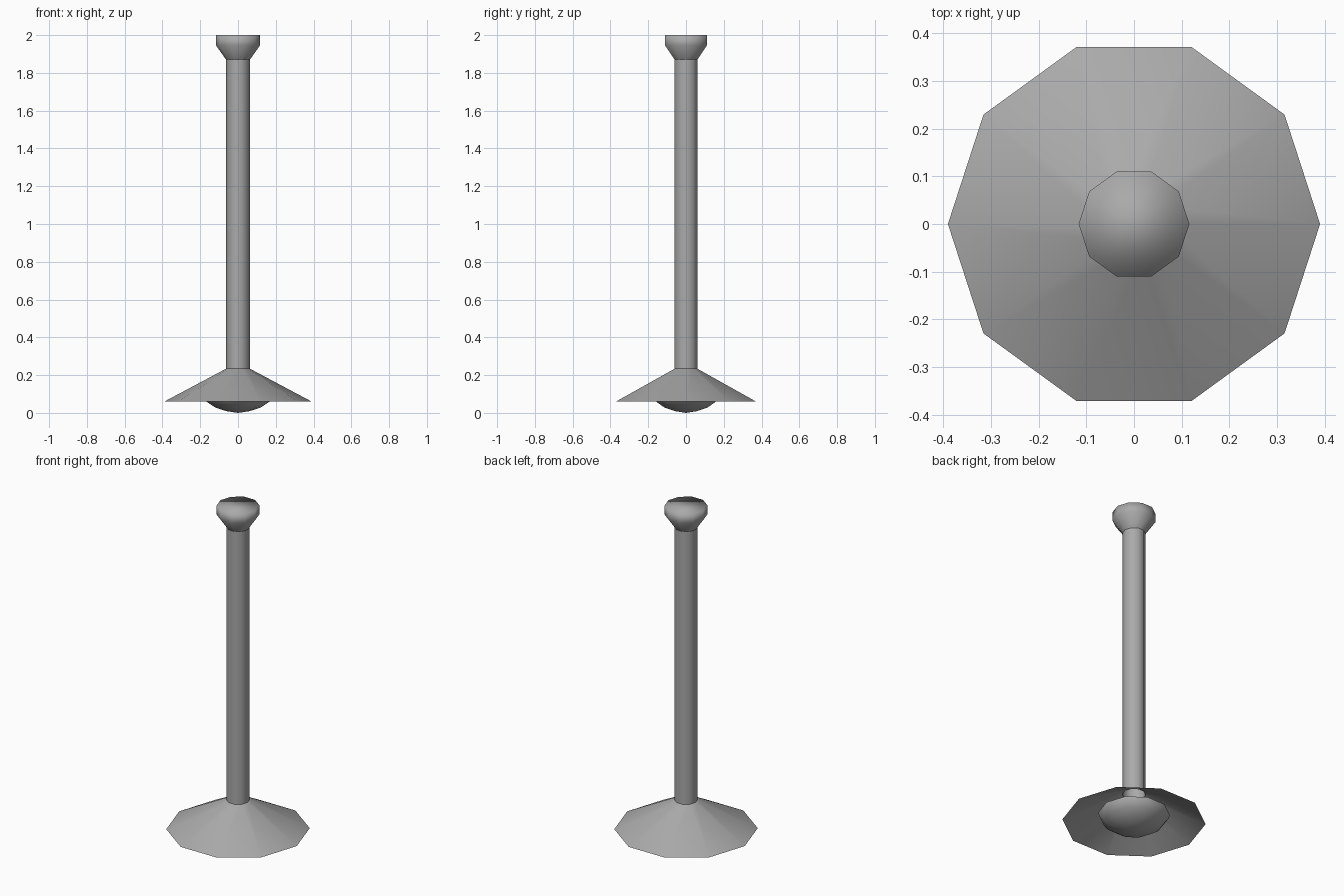
import bpy
import bmesh
from math import cos, sin, tau

SIDES = 10

cube = bpy.data.objects.get("Cube")
if cube:
    bpy.data.objects.remove(cube, do_unlink=True)

grey = bpy.data.materials.new("grey metal")
grey.use_nodes = True
colour = (0.4, 0.4, 0.4, 1)
grey.diffuse_color = colour
grey.node_tree.nodes["Principled BSDF"].inputs["Base Color"].default_value = colour


def lathe(name, profile, cap_top=False):
    """Turn (radius, height) points, listed bottom to top, around z."""
    bm = bmesh.new()
    rings = []
    for r, z in profile:
        count = SIDES if r else 1
        rings.append([bm.verts.new((r * cos(tau * i / SIDES), r * sin(tau * i / SIDES), z))
                      for i in range(count)])
    for low, high in zip(rings, rings[1:]):
        for i in range(SIDES):
            j = (i + 1) % SIDES
            if len(low) == 1:
                bm.faces.new((low[0], high[j], high[i]))
            else:
                bm.faces.new((low[i], low[j], high[j], high[i]))
    if cap_top:
        bm.faces.new(rings[-1])
    mesh = bpy.data.meshes.new(name)
    bm.to_mesh(mesh)
    bm.free()
    mesh.materials.append(grey)
    mesh.shade_smooth()
    obj = bpy.data.objects.new(name, mesh)
    bpy.context.collection.objects.link(obj)
    return obj


# Ceiling mount: flared cup with a flat top
lathe("ceiling_mount", [(0.063, 1.87), (0.116, 1.945), (0.116, 2.0)], cap_top=True)
# Straight hanging rod
lathe("rod", [(0.063, 0.23), (0.063, 1.88)])
# Open conical shade
lathe("shade", [(0.39, 0.06), (0.063, 0.234)])
# Shallow bulb dome hanging just below the rim of the shade
lathe("bulb", [(0, 0.0), (0.06, 0.009), (0.12, 0.028), (0.167, 0.06), (0.19, 0.09), (0.195, 0.11)])
